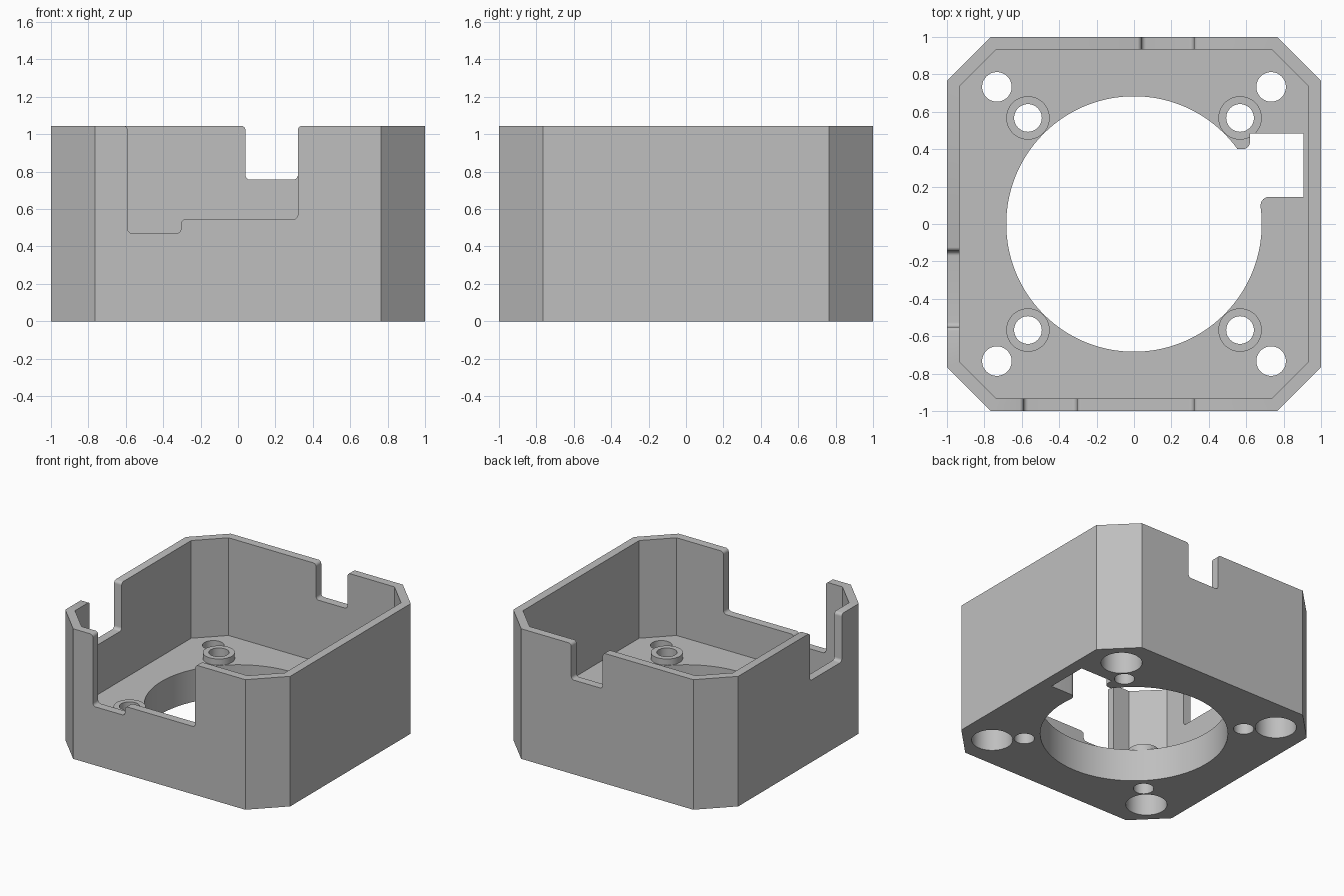
import bpy, bmesh, math
from mathutils import Vector

cube = bpy.data.objects.get("Cube")
if cube:
    bpy.data.objects.remove(cube, do_unlink=True)

HEIGHT, FLOOR, WALL, CHAMFER = 1.045, 0.26, 0.067, 0.235

grey = bpy.data.materials.new("plain grey")
grey.use_nodes = True
colour = (0.52, 0.52, 0.52, 1)
grey.diffuse_color = colour
grey.node_tree.nodes["Principled BSDF"].inputs["Base Color"].default_value = colour


def prism(name, outline, low, high, axis="z"):
    """Extrude a 2D outline between low and high along an axis."""
    place = {"z": lambda u, v, w: (u, v, w),
             "y": lambda u, v, w: (u, w, v),
             "x": lambda u, v, w: (w, u, v)}[axis]
    bm = bmesh.new()
    bottom = [bm.verts.new(place(u, v, low)) for u, v in outline]
    top = [bm.verts.new(place(u, v, high)) for u, v in outline]
    bm.faces.new(bottom)
    bm.faces.new(top)
    for i in range(len(outline)):
        j = (i + 1) % len(outline)
        bm.faces.new((bottom[i], bottom[j], top[j], top[i]))
    bmesh.ops.recalc_face_normals(bm, faces=bm.faces)
    mesh = bpy.data.meshes.new(name)
    bm.to_mesh(mesh)
    bm.free()
    mesh.materials.append(grey)
    obj = bpy.data.objects.new(name, mesh)
    bpy.context.collection.objects.link(obj)
    return obj


def octagon(inset):
    a = 1 - inset
    b = 1 - CHAMFER - inset * math.tan(math.pi / 8)
    return [(a, -b), (a, b), (b, a), (-b, a), (-a, b), (-a, -b), (-b, -a), (b, -a)]


def circle(x, y, radius, steps=48):
    return [(x + radius * math.cos(math.tau * i / steps),
             y + radius * math.sin(math.tau * i / steps)) for i in range(steps)]


def rounded(corners):
    """Outline from (u, v, radius) corners, each rounded corner square."""
    points = []
    for i, (u, v, r) in enumerate(corners):
        p = Vector((u, v))
        if r == 0:
            points.append(tuple(p))
            continue
        back = (Vector(corners[i - 1][:2]) - p).normalized()
        ahead = (Vector(corners[(i + 1) % len(corners)][:2]) - p).normalized()
        centre = p + (back + ahead) * r
        for k in range(9):
            t = k / 8 * math.pi / 2
            points.append(tuple(centre - r * (ahead * math.cos(t) + back * math.sin(t))))
    return points


def notch(left, right, floor_corners, r=0.025):
    """Open-topped wall notch with rounded lips."""
    rim, above = HEIGHT + 0.0005, HEIGHT + 0.2
    return rounded([(left - 0.06, above, 0), (left - 0.06, rim, 0), (left, rim, r)]
                   + [(u, v, r) for u, v in floor_corners]
                   + [(right, rim, r), (right + 0.06, rim, 0), (right + 0.06, above, 0)])


def combine(tool, operation="DIFFERENCE"):
    tool.hide_render = True
    mod = housing.modifiers.new(tool.name, "BOOLEAN")
    mod.operation, mod.solver, mod.object = operation, "EXACT", tool
    bpy.context.view_layer.objects.active = housing
    bpy.ops.object.modifier_apply(modifier=mod.name)
    bpy.data.objects.remove(tool, do_unlink=True)


# Octagonal shell with a thick floor
housing = prism("housing", octagon(0), 0, HEIGHT)
combine(prism("cavity", octagon(WALL), FLOOR, HEIGHT + 0.2))

# Raised rings around the inner screw holes
corners = [(sx, sy) for sx in (-1, 1) for sy in (-1, 1)]
for sx, sy in corners:
    combine(prism("screw_boss", circle(sx * 0.567, sy * 0.567, 0.116),
                  FLOOR - 0.05, FLOOR + 0.05), "UNION")

# Central opening and its side slot
combine(prism("central_opening", circle(0, 0, 0.683, 128), -0.1, 0.6))
combine(prism("side_slot", rounded([
    (0.4, 0.40, 0), (0.62, 0.40, 0.04), (0.62, 0.485, 0), (0.905, 0.485, 0),
    (0.905, 0.145, 0), (0.677, 0.145, 0.045), (0.677, 0.09, 0), (0.4, 0.09, 0)]), -0.1, 0.6))

# Screw holes, and corner holes widened from below
for sx, sy in corners:
    combine(prism("screw_hole", circle(sx * 0.567, sy * 0.567, 0.074), -0.1, 0.6))
    combine(prism("corner_hole", circle(sx * 0.733, sy * 0.733, 0.079), -0.1, 0.6))
    combine(prism("counterbore", circle(sx * 0.733, sy * 0.733, 0.15), -0.1, 0.19))

# Wall notches: stepped front, back, and right side
combine(prism("front_notch", notch(-0.59, 0.32, [
    (-0.59, 0.47), (-0.305, 0.47), (-0.305, 0.545), (0.32, 0.545)]), -1.1, -0.9, "y"))
combine(prism("back_notch", notch(0.04, 0.32, [(0.04, 0.757), (0.32, 0.757)]), 0.9, 1.1, "y"))
combine(prism("right_notch", notch(-0.55, -0.145, [
    (-0.55, 0.66), (-0.145, 0.66)]), -1.1, -0.9, "x"))

# Smooth round holes, keep the flat walls crisp
bpy.ops.object.select_all(action="DESELECT")
housing.select_set(True)
bpy.context.view_layer.objects.active = housing
bpy.ops.object.shade_smooth_by_angle(angle=math.radians(30))
